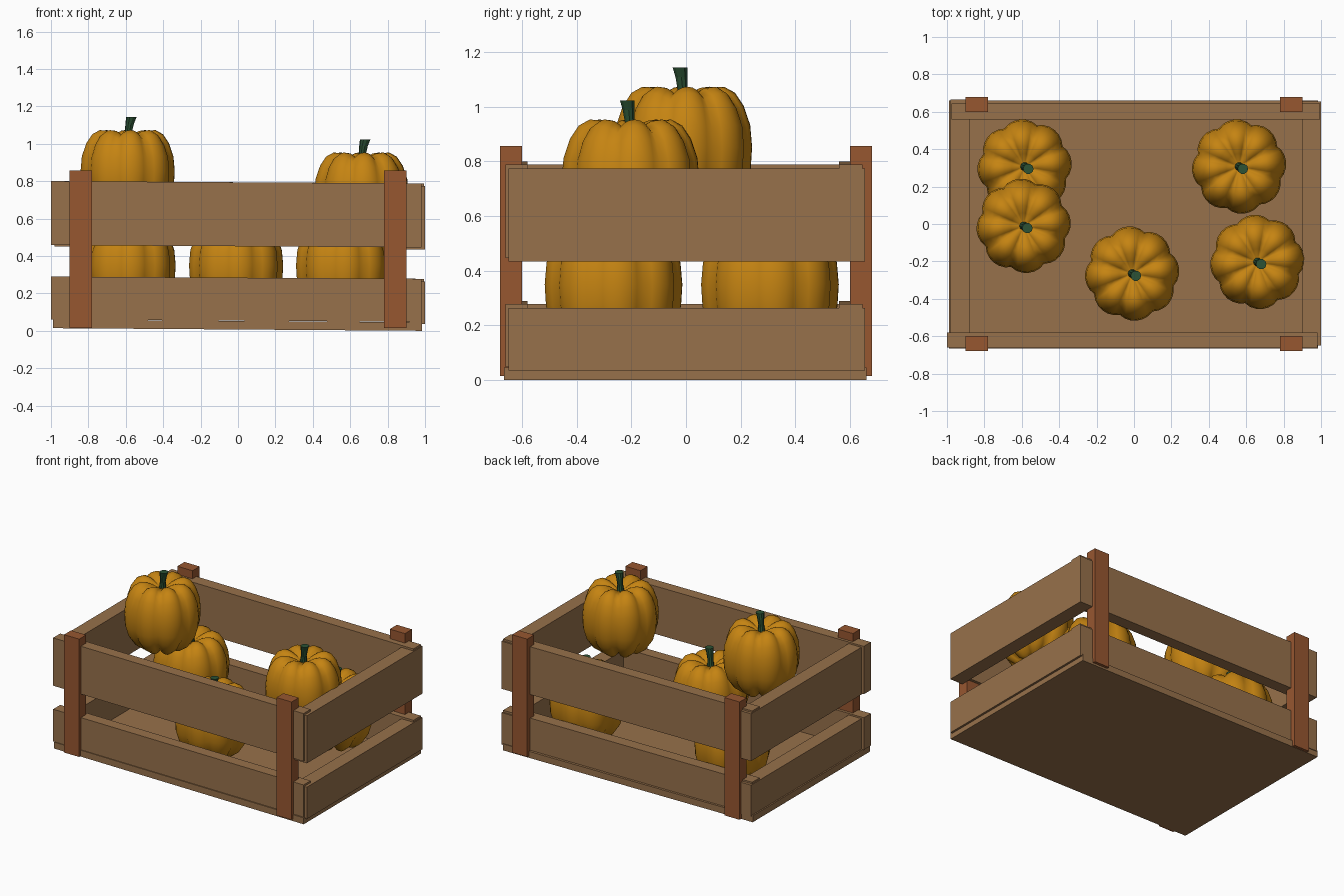
import bpy, math
from math import sin, cos, pi

if "Cube" in bpy.data.objects:
    bpy.data.objects.remove(bpy.data.objects["Cube"])


def material(name, rgb):
    m = bpy.data.materials.new(name)
    m.diffuse_color = (*rgb, 1)
    m.use_nodes = True
    m.node_tree.nodes["Principled BSDF"].inputs["Base Color"].default_value = m.diffuse_color
    return m


wood = material("wood", (0.31, 0.165, 0.07))
post_wood = material("post_wood", (0.31, 0.095, 0.03))
orange = material("orange", (0.56, 0.23, 0.006))
green = material("green", (0.025, 0.085, 0.035))


def make(name, verts, faces, mat, smooth=False):
    me = bpy.data.meshes.new(name)
    me.from_pydata(verts, [], faces)
    me.materials.append(mat)
    for p in me.polygons:
        p.use_smooth = smooth
    ob = bpy.data.objects.new(name, me)
    bpy.context.collection.objects.link(ob)
    return ob


def board(name, x, y, z, mat, drop=0.0):
    """Box between ranges; its right end sinks by `drop`."""
    verts = [(a, b, c - (drop if i else 0))
             for i, a in enumerate(x) for b in y for c in z]
    faces = [(0, 1, 3, 2), (4, 6, 7, 5), (0, 4, 5, 1),
             (2, 3, 7, 6), (0, 2, 6, 4), (1, 5, 7, 3)]
    return make(name, verts, faces, mat)


# Floor panel
board("floor", (-0.99, 0.985), (-0.665, 0.66), (0.014, 0.06), wood, 0.014)

# Slats on the four sides, two rows each
for row, (lo, hi) in {"lower": (0.06, 0.29), "upper": (0.458, 0.80)}.items():
    board(f"front_{row}_slat", (-1, 0.98), (-0.66, -0.58), (lo, hi), wood, 0.012)
    board(f"back_{row}_slat", (-0.975, 0.995), (0.56, 0.645), (lo, hi), wood, 0.012)
    board(f"left_{row}_slat", (-0.98, -0.88), (-0.645, 0.665),
          (lo - 0.008, hi - 0.012), wood)
    board(f"right_{row}_slat", (0.90, 1.0), (-0.65, 0.655),
          (lo - 0.024, hi - 0.026), wood)

# Corner posts
for sx, side in ((-1, "left"), (1, "right")):
    for sy, end in ((-1, "front"), (1, "back")):
        board(f"{end}_{side}_post", sorted((sx * 0.78, sx * 0.90)),
              sorted((sy * 0.60, sy * 0.68)), (0.015, 0.857), post_wood)

# Pumpkin half-profile: radius and height below the crown
PROFILE = [(0.03, -0.045), (0.07, -0.02), (0.11, -0.003), (0.15, 0.0),
           (0.19, -0.022), (0.222, -0.07), (0.246, -0.14), (0.253, -0.22),
           (0.248, -0.30), (0.228, -0.37), (0.185, -0.435), (0.13, -0.475),
           (0.08, -0.48), (0.035, -0.46)]
SEG = 48


def pumpkin(n, cx, cy, top):
    verts = []
    for r, h in PROFILE:
        for i in range(SEG):
            t = 2 * pi * i / SEG
            groove = 1 - abs(cos(4 * t)) ** 0.8
            k = 1 - 0.09 * groove
            dz = 0.03 * groove * min(1, r / 0.1) * (h + 0.24) / 0.24
            a = t + 0.1
            verts.append((cx + r * k * cos(a), cy + r * k * sin(a), top + h - dz))
    faces = [(j * SEG + i, (j + 1) * SEG + i,
              (j + 1) * SEG + (i + 1) % SEG, j * SEG + (i + 1) % SEG)
             for j in range(len(PROFILE) - 1) for i in range(SEG)]
    last = (len(PROFILE) - 1) * SEG
    faces += [tuple(range(SEG)), tuple(last + i for i in reversed(range(SEG)))]
    make(f"pumpkin_{n}", verts, faces, orange, True)

    # Leaning stem that flares toward the cut end
    S = 10
    rings = [(0.0, 0.024, -0.06), (0.004, 0.019, -0.01), (0.011, 0.023, 0.035),
             (0.02, 0.028, 0.07)]
    sv = [(cx + o + r * cos(2 * pi * i / S), cy - o * 0.6 + r * sin(2 * pi * i / S),
           top + h) for o, r, h in rings for i in range(S)]
    sf = [(j * S + i, j * S + (i + 1) % S, (j + 1) * S + (i + 1) % S, (j + 1) * S + i)
          for j in range(3) for i in range(S)]
    sf += [tuple(reversed(range(S))), tuple(range(3 * S, 4 * S))]
    make(f"pumpkin_stem_{n}", sv, sf, green)


# Three pumpkins on the floor, two stacked higher
for n, spot in enumerate([(-0.585, 0.307, 0.57), (0.562, 0.307, 0.57),
                          (-0.01, -0.265, 0.57), (-0.59, -0.01, 1.073),
                          (0.66, -0.203, 0.953)], 1):
    pumpkin(n, *spot)
